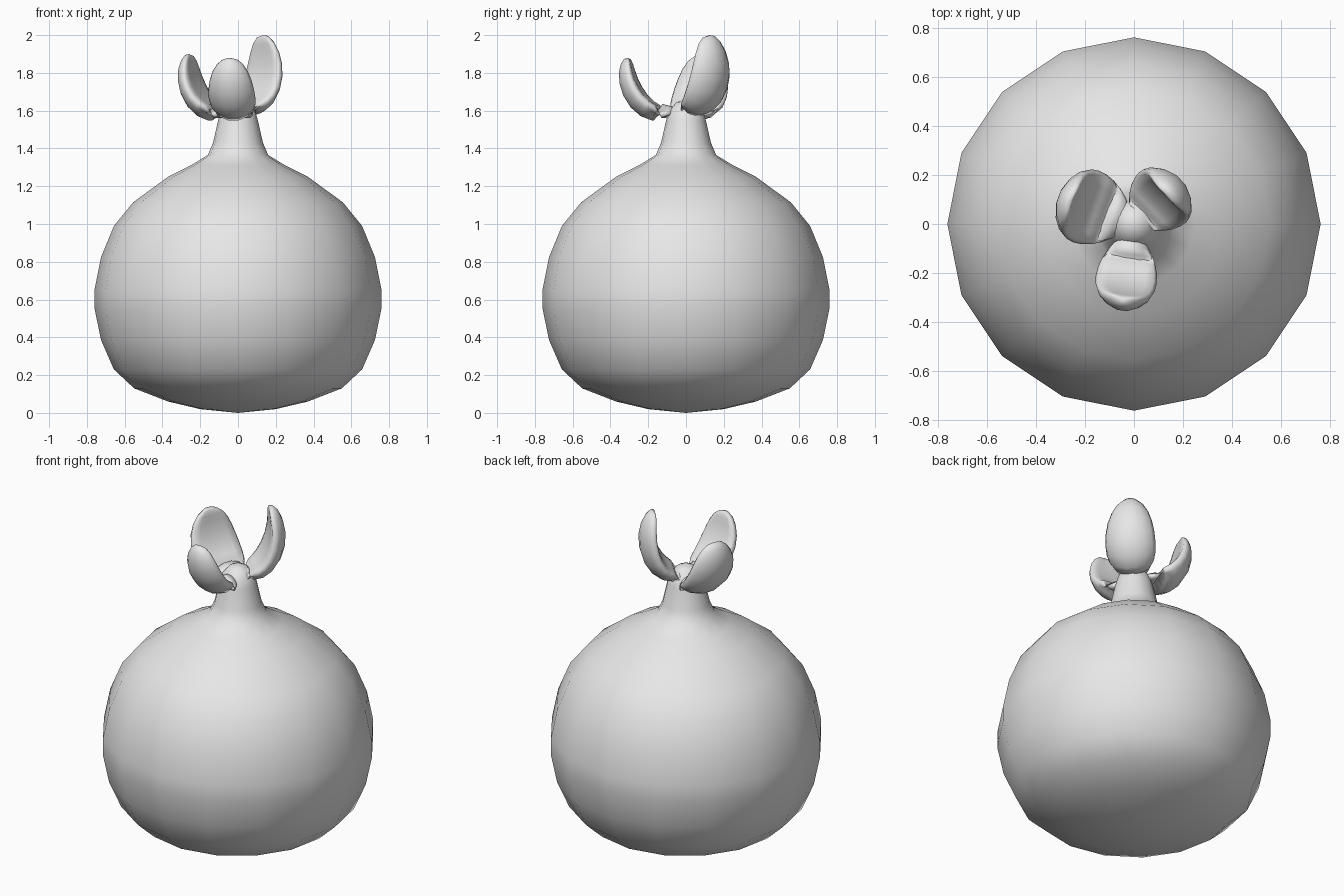
import bpy
import bmesh
from math import sin, cos, pi, radians
from mathutils import Vector

cube = bpy.data.objects.get("Cube")
if cube:
    bpy.data.objects.remove(cube)

grey = bpy.data.materials.new("plain_grey")
grey.use_nodes = True
COLOUR = (0.8, 0.8, 0.8, 1)
grey.diffuse_color = COLOUR
grey.node_tree.nodes["Principled BSDF"].inputs["Base Color"].default_value = COLOUR


def loft(name, rings, closed_ends):
    """Skin a list of rings, capping both ends with a single point each."""
    bm = bmesh.new()
    rows = [[bm.verts.new(p) for p in ring] for ring in rings]
    n = len(rows[0])
    for a, b in zip(rows, rows[1:]):
        for i in range(n):
            j = (i + 1) % n
            bm.faces.new((a[i], a[j], b[j], b[i]))
    for row, tip in zip((rows[0], rows[-1]), closed_ends):
        v = bm.verts.new(tip)
        for i in range(n):
            bm.faces.new((row[i], row[(i + 1) % n], v))
    bmesh.ops.recalc_face_normals(bm, faces=bm.faces)
    mesh = bpy.data.meshes.new(name)
    bm.to_mesh(mesh)
    bm.free()
    mesh.materials.append(grey)
    mesh.shade_smooth()
    obj = bpy.data.objects.new(name, mesh)
    bpy.context.collection.objects.link(obj)
    return obj


def lathe(name, profile, bottom, top, sides=16):
    rings = [[(r * cos(2 * pi * i / sides), r * sin(2 * pi * i / sides), z)
              for i in range(sides)] for r, z in profile]
    return loft(name, rings, [(0, 0, bottom), (0, 0, top)])


def petal(name, azimuth, width, path, thick=0.05, cup=0.035, rows=12, sides=14):
    """Thick cupped petal swept along a cubic curve of (radius, height)."""
    out = Vector((cos(radians(azimuth)), sin(radians(azimuth)), 0))
    side = Vector((-out.y, out.x, 0))
    p0, p1, p2, p3 = [out * r + Vector((0, 0, z)) for r, z in path]
    rings = []
    for k in range(1, rows):
        a = pi * k / rows
        t = (1 - cos(a)) / 2
        s = 1 - t
        centre = s**3 * p0 + 3 * s * s * t * p1 + 3 * s * t * t * p2 + t**3 * p3
        tangent = s * s * (p1 - p0) + 2 * s * t * (p2 - p1) + t * t * (p3 - p2)
        inward = side.cross(tangent).normalized()
        if inward.dot(out) > 0:
            inward.negate()
        swell = sin(a) ** 0.85
        ring = []
        for i in range(sides):
            c, d = cos(2 * pi * i / sides), sin(2 * pi * i / sides)
            ring.append(centre + side * (c * width / 2 * swell)
                        + inward * (swell * (thick * d + cup * (c * c - 0.3))))
        rings.append(ring)
    return loft(name, rings, [p0, p3])


# Round fruit body flowing into the neck and its domed top
lathe("fruit_body", [
    (0.20, 0.02), (0.37, 0.06), (0.55, 0.13), (0.657, 0.23), (0.725, 0.385),
    (0.76, 0.555), (0.76, 0.65), (0.725, 0.825), (0.657, 0.99), (0.555, 1.115),
    (0.37, 1.25), (0.25, 1.31), (0.16, 1.365), (0.132, 1.43), (0.105, 1.55),
    (0.09, 1.60), (0.05, 1.645)], 0, 1.66)

# Three crown petals
petal("front_petal", 262, 0.25,
      [(0.06, 1.61), (0.20, 1.53), (0.34, 1.72), (0.31, 1.88)])
petal("right_petal", 160, 0.31,
      [(0.04, 1.61), (0.18, 1.53), (0.32, 1.72), (0.275, 1.90)])
petal("left_petal", 43, 0.28,
      [(0.02, 1.62), (0.15, 1.57), (0.27, 1.80), (0.18, 2.0)])
